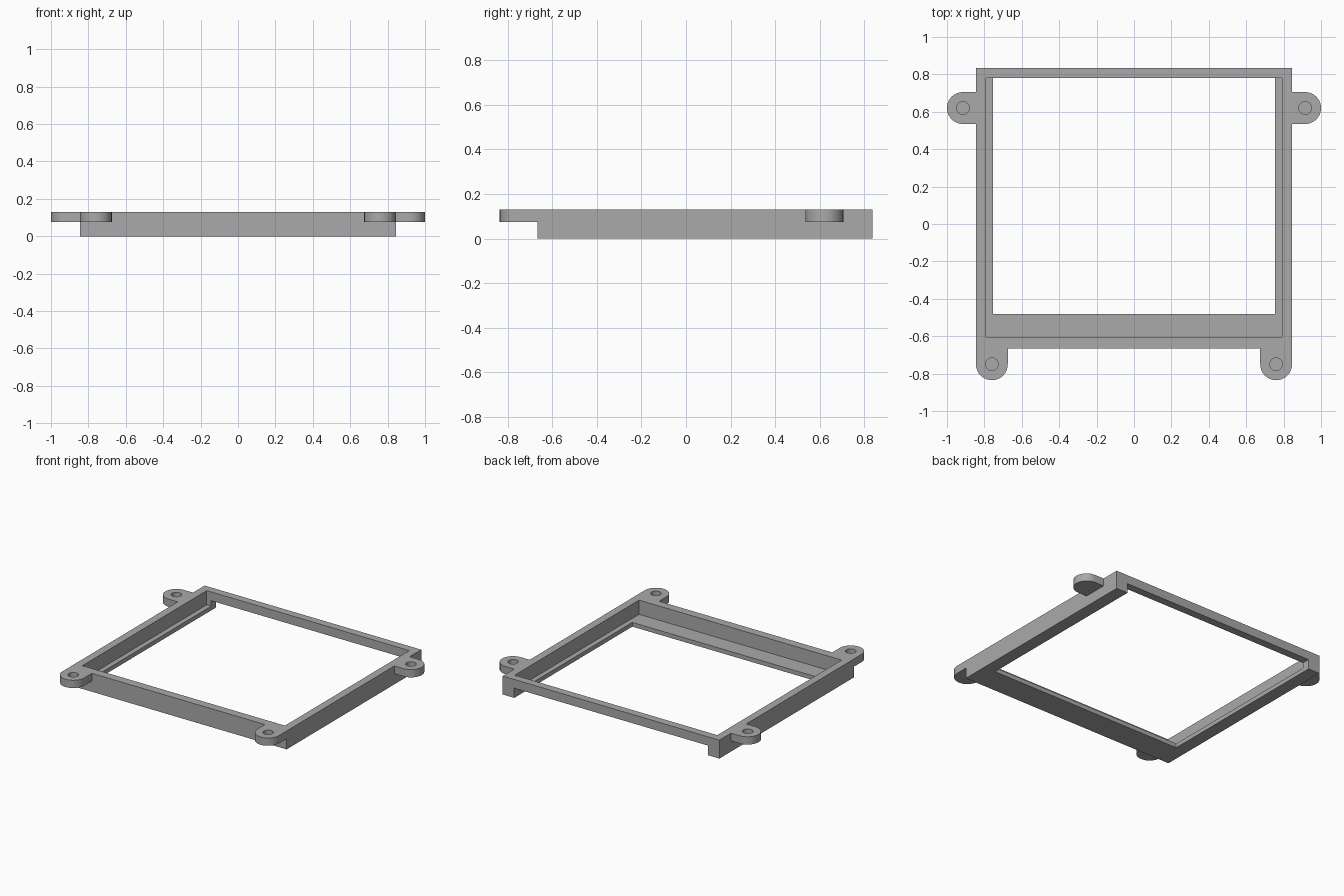
import bpy
import bmesh
import math

cube = bpy.data.objects.get("Cube")
if cube:
    bpy.data.objects.remove(cube, do_unlink=True)

grey = bpy.data.materials.new("plain grey")
grey.use_nodes = True
colour = (0.4, 0.4, 0.4, 1)
grey.diffuse_color = colour
grey.node_tree.nodes["Principled BSDF"].inputs["Base Color"].default_value = colour

TOP = 0.13
TAB_BOTTOM = 0.075
TAB_RADIUS = 0.085


def prism(name, outline, z0, z1):
    """Extrude a flat outline from z0 up to z1."""
    bm = bmesh.new()
    base = bm.faces.new([bm.verts.new((x, y, z0)) for x, y in outline])
    result = bmesh.ops.extrude_face_region(bm, geom=[base])
    raised = [v for v in result["geom"] if isinstance(v, bmesh.types.BMVert)]
    bmesh.ops.translate(bm, verts=raised, vec=(0, 0, z1 - z0))
    bmesh.ops.recalc_face_normals(bm, faces=bm.faces)
    mesh = bpy.data.meshes.new(name)
    bm.to_mesh(mesh)
    bm.free()
    mesh.materials.append(grey)
    obj = bpy.data.objects.new(name, mesh)
    bpy.context.collection.objects.link(obj)
    return obj


def block(name, half_width, y0, y1, z0, z1):
    w = half_width
    return prism(name, [(-w, y0), (w, y0), (w, y1), (-w, y1)], z0, z1)


def arc(cx, cy, radius, start, sweep, steps):
    angles = [start + sweep * i / steps for i in range(steps + 1)]
    return [(cx + radius * math.cos(a), cy + radius * math.sin(a)) for a in angles]


def combine(target, other, operation):
    mod = target.modifiers.new("combine", "BOOLEAN")
    mod.operation = operation
    mod.solver = "EXACT"
    mod.object = other
    bpy.context.view_layer.objects.active = target
    bpy.ops.object.modifier_apply(modifier=mod.name)
    bpy.data.objects.remove(other, do_unlink=True)


# Outer frame body
frame = block("mounting_frame", 0.845, -0.665, 0.835, 0, TOP)

# Rounded mounting tabs, mirrored left and right, each rooted in the wall
tabs = []
for side in (1, -1):
    side_tab = arc(0.915, 0.62, TAB_RADIUS, -math.pi / 2, math.pi, 32)
    side_tab += [(0.82, 0.705), (0.82, 0.535)]
    front_tab = arc(0.76, -0.75, TAB_RADIUS, math.pi, math.pi, 32)
    front_tab += [(0.845, -0.63), (0.675, -0.63)]
    for outline, centre in ((side_tab, (0.915, 0.62)), (front_tab, (0.76, -0.75))):
        tab = prism("tab", [(side * x, y) for x, y in outline], TAB_BOTTOM, TOP)
        combine(frame, tab, "UNION")
        tabs.append((side * centre[0], centre[1]))

# Recess above the ledge, then the opening that also notches the rear wall
combine(frame, block("recess", 0.79, -0.605, 0.78, 0.03, 0.3), "DIFFERENCE")
combine(frame, block("opening", 0.755, -0.48, 0.78, -0.1, 0.2), "DIFFERENCE")
combine(frame, block("rear_notch", 0.755, 0.7, 0.9, -0.1, 0.068), "DIFFERENCE")

# Blind screw holes
for x, y in tabs:
    hole = prism("hole", arc(x, y, 0.034, 0, math.tau, 32)[:-1], 0.09, 0.2)
    combine(frame, hole, "DIFFERENCE")

bpy.ops.object.select_all(action="DESELECT")
frame.select_set(True)
bpy.context.view_layer.objects.active = frame
bpy.ops.object.shade_smooth_by_angle(angle=math.radians(30))
